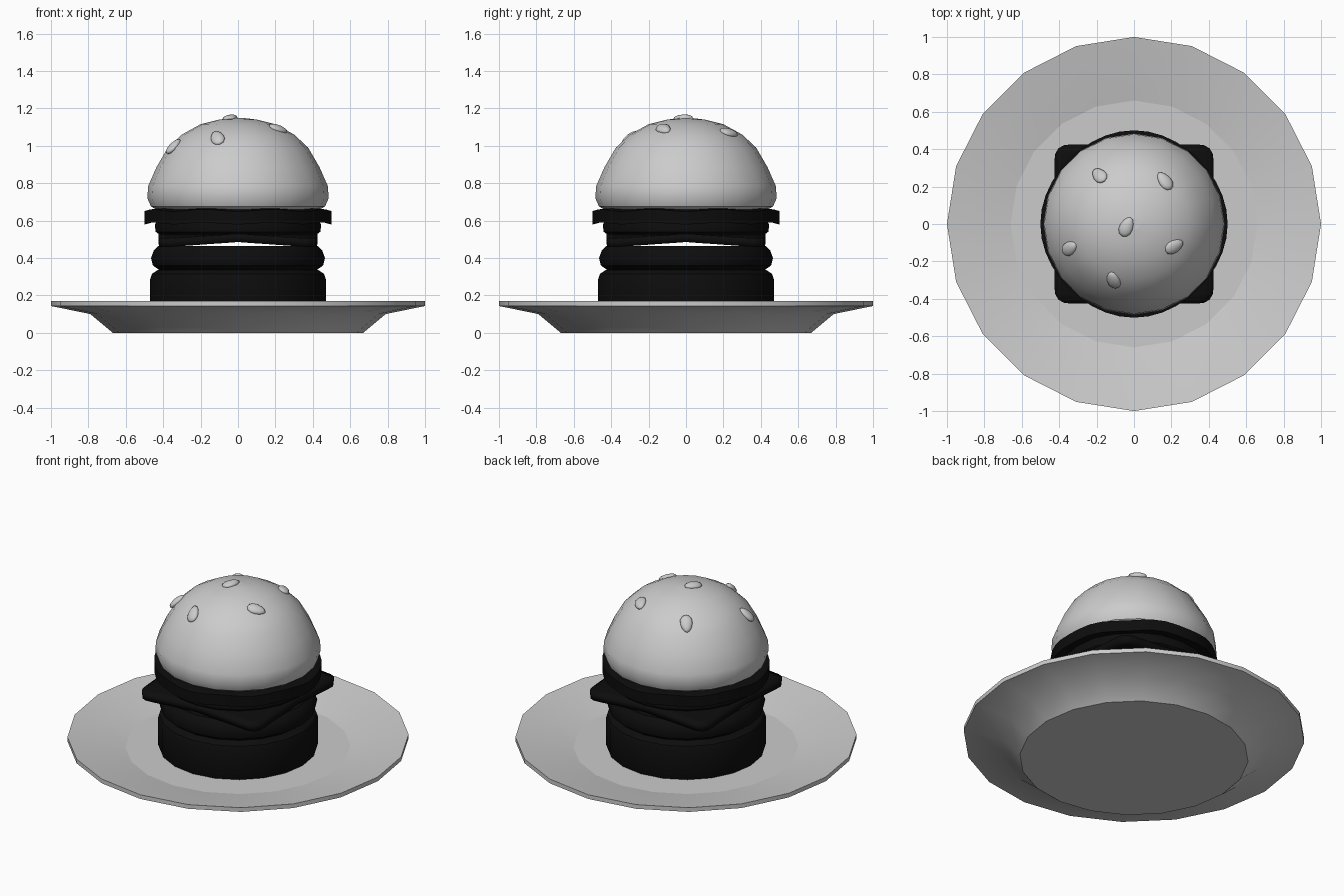
import bpy, bmesh, math
from mathutils import Vector, Matrix

cube = bpy.data.objects.get("Cube")
if cube:
    bpy.data.objects.remove(cube, do_unlink=True)


def material(name, value):
    mat = bpy.data.materials.new(name)
    mat.use_nodes = True
    color = (value, value, value, 1)
    mat.diffuse_color = color
    bsdf = next(n for n in mat.node_tree.nodes if n.type == 'BSDF_PRINCIPLED')
    bsdf.inputs["Base Color"].default_value = color
    return mat


light = material("light grey", 0.6)
dark = material("black", 0.004)


def finish(bm, name, mat, angle=35):
    bmesh.ops.recalc_face_normals(bm, faces=bm.faces)
    mesh = bpy.data.meshes.new(name)
    bm.to_mesh(mesh)
    bm.free()
    mesh.materials.append(mat)
    obj = bpy.data.objects.new(name, mesh)
    bpy.context.collection.objects.link(obj)
    bpy.ops.object.select_all(action='DESELECT')
    obj.select_set(True)
    bpy.context.view_layer.objects.active = obj
    bpy.ops.object.shade_smooth_by_angle(angle=math.radians(angle))
    return obj


def lathe(name, profile, mat, sides=20, wave=None):
    """Closed turned solid; the profile runs from bottom to top."""
    bm = bmesh.new()
    rings = []
    for r, z in profile:
        ring = []
        for i in range(sides):
            a = math.tau * i / sides
            rr, zz = wave(r, z, a) if wave else (r, z)
            ring.append(bm.verts.new((rr * math.cos(a), rr * math.sin(a), zz)))
        rings.append(ring)
    for low, high in zip(rings, rings[1:]):
        for i in range(sides):
            j = (i + 1) % sides
            bm.faces.new((low[i], low[j], high[j], high[i]))
    bm.faces.new(rings[0][::-1])
    bm.faces.new(rings[-1])
    obj = finish(bm, name, mat)
    # flat caps keep a crisp border
    for poly in obj.data.polygons:
        if len(poly.vertices) == sides:
            poly.use_smooth = False
    return obj


# Plate with a raised rim
lathe("plate", [(.67, 0), (.79, .1), (1, .143), (1, .17), (.83, .137), (.66, .1)], light)

# Lower bun and patties
lathe("bottom_bun", [(.46, .095), (.47, .12), (.47, .285), (.46, .315), (.43, .335)], dark)
lathe("lower_patty", [(.42, .335), (.455, .36), (.465, .4), (.45, .44), (.425, .465)], dark)
lathe("upper_patty", [(.42, .525), (.44, .54), (.445, .575), (.43, .61)], dark)

# Cheese slice: rounded square with drooping corners
HALF, ROUND = .425, .07
bm = bmesh.new()
bmesh.ops.create_grid(bm, x_segments=16, y_segments=16, size=HALF)
for v in bm.verts:
    core = Vector([max(-HALF + ROUND, min(HALF - ROUND, c)) for c in v.co.xy])
    off = v.co.xy - core
    if off.length > ROUND:
        off *= ROUND / off.length
    p = core + off
    v.co = (p.x, p.y, .53 - .03 * abs(p.x * p.y) / HALF ** 2)
cheese = finish(bm, "cheese_slice", dark)
solid = cheese.modifiers.new("thickness", 'SOLIDIFY')
solid.thickness = .045
solid.offset = -1


# Lettuce with a gently waving edge
def ruffle(r, z, a):
    edge = max(0, (r - .38) / .12)
    return r + .006 * edge * math.cos(4 * a), z - .012 * edge * (.5 + .5 * math.cos(8 * a))


lathe("lettuce", [(.38, .6), (.45, .598), (.493, .59), (.495, .66), (.45, .665), (.38, .66)],
      dark, 40, ruffle)

# Domed top bun
DOME = [(.485, .72), (.48, .785), (.436, .885), (.375, .99), (.3, 1.06),
        (.2, 1.115), (.1, 1.14), (.03, 1.148)]
lathe("top_bun", [(.43, .655), (.465, .675)] + DOME, light)


# Seeds laid along the dome
def dome_point(radius):
    for (r1, z1), (r2, z2) in zip(DOME, DOME[1:]):
        if r2 <= radius <= r1:
            t = (r1 - radius) / (r1 - r2)
            return z1 + t * (z2 - z1), Vector((z2 - z1, r1 - r2)).normalized()


SEEDS = [(-.185, .26, 130), (.165, .23, 125), (-.04, -.015, 65),
         (-.345, -.13, 30), (.215, -.12, 25), (-.11, -.3, 100)]
for x, y, turn in SEEDS:
    radius = math.hypot(x, y)
    z, slope = dome_point(radius)
    normal = Vector((slope.x * x / radius, slope.x * y / radius, slope.y))
    bm = bmesh.new()
    bmesh.ops.create_uvsphere(bm, u_segments=12, v_segments=8, radius=1)
    for v in bm.verts:
        taper = 1 - .2 * v.co.x
        v.co = (v.co.x * .056, v.co.y * .036 * taper, v.co.z * .02)
    tilt = Vector((0, 0, 1)).rotation_difference(normal).to_matrix().to_4x4()
    place = Matrix.Translation((x, y, z)) @ tilt @ Matrix.Rotation(math.radians(turn), 4, 'Z')
    bmesh.ops.transform(bm, matrix=place, verts=bm.verts)
    finish(bm, "seed", light, 60)
